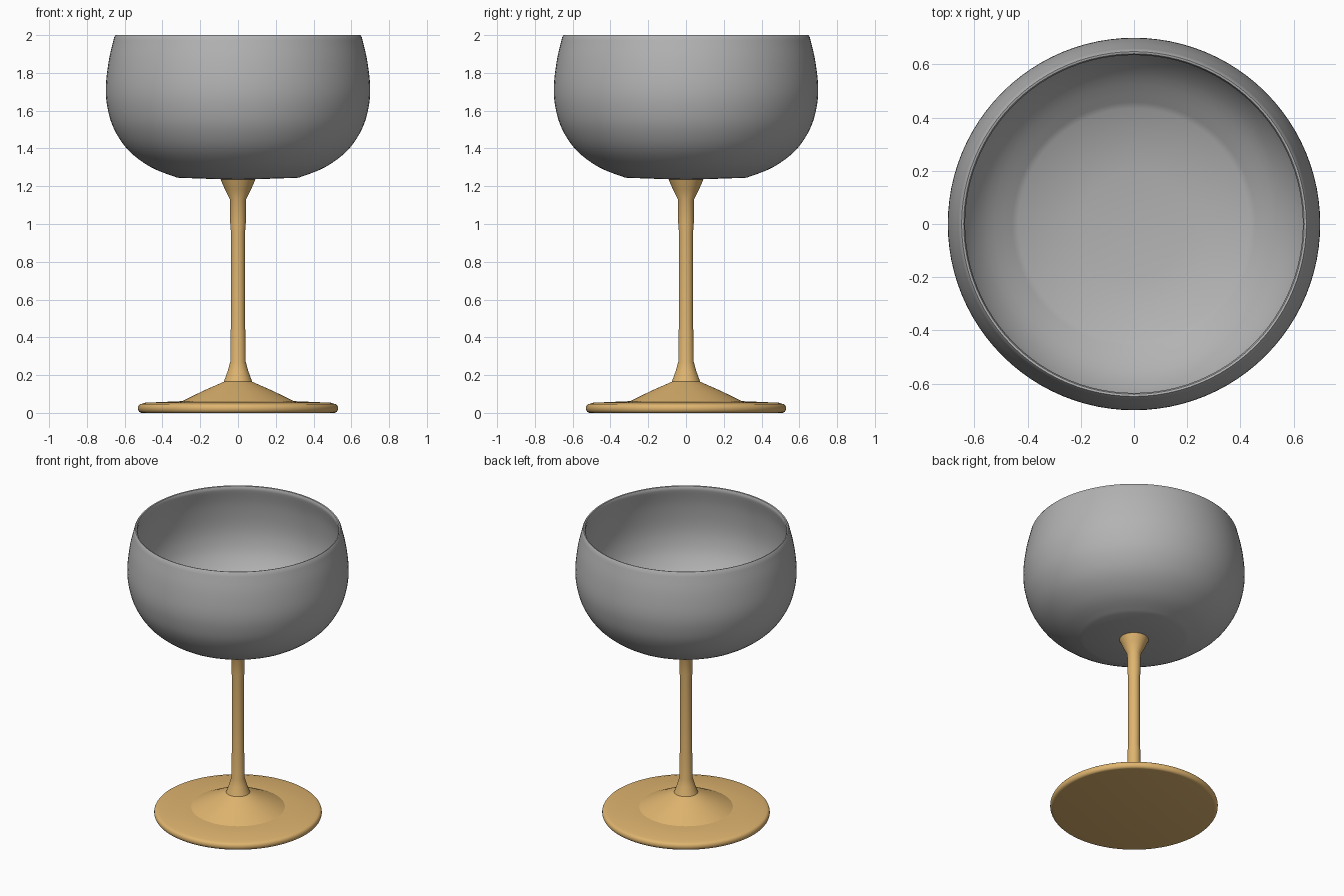
import bpy
import bmesh
import math

SEGMENTS = 96

cube = bpy.data.objects.get("Cube")
if cube:
    bpy.data.objects.remove(cube, do_unlink=True)


def make_material(name, rgb):
    mat = bpy.data.materials.new(name)
    mat.use_nodes = True
    color = (*rgb, 1.0)
    mat.diffuse_color = color
    for node in mat.node_tree.nodes:
        if node.type == "BSDF_PRINCIPLED":
            node.inputs["Base Color"].default_value = color
    return mat


def lathe(name, profile, mat, sharp_angle):
    """Spin an (r, z) profile that starts and ends on the axis."""
    bm = bmesh.new()
    verts = [bm.verts.new((r, 0, z)) for r, z in profile]
    edges = [bm.edges.new(pair) for pair in zip(verts, verts[1:])]
    bmesh.ops.spin(bm, geom=verts + edges, cent=(0, 0, 0), axis=(0, 0, 1),
                   angle=math.tau, steps=SEGMENTS, use_duplicate=False)
    bmesh.ops.remove_doubles(bm, verts=bm.verts[:], dist=0.0001)
    bmesh.ops.recalc_face_normals(bm, faces=bm.faces[:])
    mesh = bpy.data.meshes.new(name)
    bm.to_mesh(mesh)
    bm.free()
    mesh.materials.append(mat)
    obj = bpy.data.objects.new(name, mesh)
    bpy.context.collection.objects.link(obj)
    bpy.ops.object.select_all(action="DESELECT")
    obj.select_set(True)
    bpy.context.view_layer.objects.active = obj
    bpy.ops.object.shade_smooth_by_angle(angle=math.radians(sharp_angle))
    return obj


def smooth_path(points, steps=4):
    """Catmull-Rom curve through the points."""
    pts = [points[0]] + points + [points[-1]]
    path = []
    for a, b, c, d in zip(pts, pts[1:], pts[2:], pts[3:]):
        for i in range(steps):
            t = i / steps
            path.append(tuple(
                0.5 * (2 * q + (s - p) * t + (2 * p - 5 * q + 4 * s - u) * t ** 2
                       + (3 * q - p - 3 * s + u) * t ** 3)
                for p, q, s, u in zip(a, b, c, d)))
    return path + [points[-1]]


grey = make_material("bowl grey", (0.45, 0.45, 0.45))
gold = make_material("stem gold", (0.74, 0.46, 0.16))

# Bowl: outer wall, rounded lip, inner wall and shallow floor
outer = smooth_path([(0.32, 1.245), (0.46, 1.3), (0.58, 1.39), (0.655, 1.5),
                     (0.69, 1.61), (0.7, 1.72), (0.685, 1.86), (0.66, 1.97)])
lip = [(0.655, 1.99), (0.648, 2.0), (0.64, 1.998), (0.635, 1.985)]
inner = smooth_path([(0.637, 1.97), (0.662, 1.86), (0.675, 1.72), (0.665, 1.61),
                     (0.63, 1.51), (0.555, 1.41), (0.435, 1.32)])
lathe("bowl", [(0, 1.236), (0.1, 1.237)] + outer + lip + inner
      + [(0.2, 1.29), (0, 1.28)], grey, 40)

# Stem: flared foot, slim shaft and flared collar under the bowl
lathe("stem", [(0, 0.05), (0.3, 0.06), (0.19, 0.114), (0.075, 0.165),
               (0.055, 0.22), (0.041, 0.27), (0.04, 0.43), (0.037, 0.45),
               (0.037, 0.95), (0.041, 1.0), (0.043, 1.13), (0.07, 1.185),
               (0.092, 1.235), (0, 1.237)], gold, 40)

# Foot: round plate with a rounded rim
rim = [(0.51 + 0.02 * math.cos(a), 0.028 + 0.024 * math.sin(a))
       for a in (math.radians(d) for d in range(-90, 91, 20))]
lathe("foot_plate", [(0, 0)] + [(r, z - 0.004) for r, z in rim]
      + [(0.49, 0.054), (0.3, 0.062), (0, 0.064)], gold, 40)
